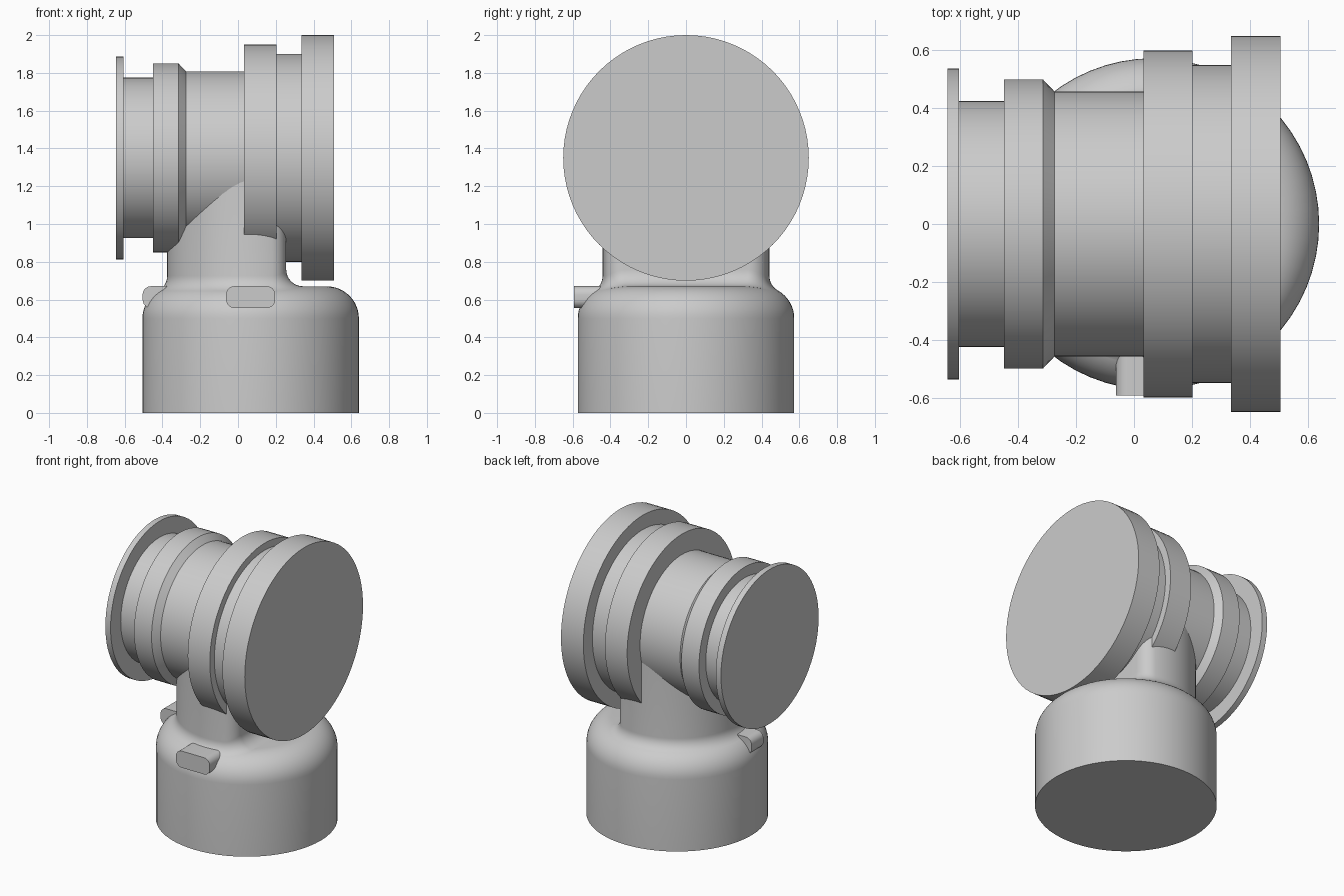
import bpy, bmesh
from math import sin, cos, pi, atan2, sqrt, hypot
from mathutils import Vector, Matrix

cube = bpy.data.objects.get("Cube")
if cube:
    bpy.data.objects.remove(cube)

grey = bpy.data.materials.new("plain grey")
grey.use_nodes = True
colour = (0.6, 0.6, 0.6, 1)
grey.diffuse_color = colour
grey.node_tree.nodes["Principled BSDF"].inputs["Base Color"].default_value = colour

CX = 0.067      # axis of the base
AXIS_Z = 1.35   # axis of the barrel


def finish(name, bm, location):
    bmesh.ops.recalc_face_normals(bm, faces=bm.faces)
    mesh = bpy.data.meshes.new(name)
    bm.to_mesh(mesh)
    bm.free()
    ob = bpy.data.objects.new(name, mesh)
    ob.location = location
    mesh.materials.append(grey)
    bpy.context.collection.objects.link(ob)
    bpy.ops.object.select_all(action="DESELECT")
    ob.select_set(True)
    bpy.context.view_layer.objects.active = ob
    bpy.ops.object.shade_smooth_by_angle(angle=pi / 6)
    return ob


def loft(name, rings, location):
    """Skin closed rings of equal length and cap both ends."""
    bm = bmesh.new()
    rows = [[bm.verts.new(p) for p in ring] for ring in rings]
    count = len(rows[0])
    for a, b in zip(rows, rows[1:]):
        for i in range(count):
            j = (i + 1) % count
            bm.faces.new((a[i], a[j], b[j], b[i]))
    bm.faces.new(rows[0])
    bm.faces.new(rows[-1])
    return finish(name, bm, location)


def lathe(name, profile, location, turn=Matrix(), sides=64):
    """Turn a list of (radius, height) around z, then rotate."""
    rings = [[turn @ Vector((r * cos(2 * pi * i / sides), r * sin(2 * pi * i / sides), h))
              for i in range(sides)] for r, h in profile]
    return loft(name, rings, location)


# Base drum with a rounded shoulder
R, SHOULDER, ROUND = 0.573, 0.5, 0.17
inner = R - ROUND
profile = [(R, 0)]
profile += [(inner + ROUND * cos(k * pi / 24), SHOULDER + ROUND * sin(k * pi / 24))
            for k in range(13)]
lathe("base_drum", profile, (CX, 0, 0))

# Neck outline: a circle cut flat on one side, with rounded corners
NECK, FLAT, CORNER, FILLET = 0.442, 0.188, 0.1, 0.09
kx = FLAT - CORNER
ky = sqrt((NECK - CORNER) ** 2 - kx ** 2)
a0 = atan2(ky, kx)
outline = []    # (point, outward normal)


def add_arc(centre, radius, start, end, steps):
    for i in range(steps):
        t = start + (end - start) * i / steps
        n = Vector((cos(t), sin(t), 0))
        outline.append((Vector(centre) + n * radius, n))


add_arc((kx, ky, 0), CORNER, 0, a0, 10)
add_arc((0, 0, 0), NECK, a0, 2 * pi - a0, 48)
add_arc((kx, -ky, 0), CORNER, -a0, 0, 10)
for i in range(8):
    outline.append((Vector((FLAT, ky * (i / 4 - 1), 0)), Vector((1, 0, 0))))

# Neck with a rolling-ball fillet that follows the shoulder
columns = []
for p, n in outline:
    ball = p + n * FILLET
    dist = hypot(ball.x, ball.y)
    over = max(dist - inner, 0)
    ball.z = SHOULDER + sqrt((ROUND + FILLET) ** 2 - over ** 2)
    radial = Vector((ball.x, ball.y, 0)) / dist
    contact = (radial * -over - Vector((0, 0, ball.z - SHOULDER))).normalized()
    column = [ball + (-n).slerp(contact, 1 - k / 8) * FILLET for k in range(9)]
    columns.append([Vector((p.x, p.y, 0.5))] + column + [Vector((p.x, p.y, AXIS_Z - 0.05))])
rings = list(zip(*columns))[1:]
loft("neck", rings, (CX, 0, 0))

# Stepped barrel lying along x
steps = [(0.537, -0.645), (0.537, -0.605), (0.425, -0.605), (0.425, -0.45),
         (0.5, -0.45), (0.5, -0.315), (0.458, -0.275), (0.458, 0.033),
         (0.6, 0.033), (0.6, 0.203), (0.55, 0.203), (0.55, 0.335),
         (0.65, 0.335), (0.65, 0.507)]
lathe("barrel", steps, (0, 0, AXIS_Z), Matrix.Rotation(pi / 2, 3, "Y"), 80)


# Rounded tabs on the shoulder
def tab(name, x, y_front, y_back):
    half_w, half_h, r = 0.13, 0.058, 0.045
    shape = []
    for q, (sx, sz) in enumerate(((1, 1), (-1, 1), (-1, -1), (1, -1))):
        for k in range(7):
            t = (q + k / 6) * pi / 2
            shape.append((sx * (half_w - r) + r * cos(t), sz * (half_h - r) + r * sin(t)))
    loft(name, [[(u, y, v) for u, v in shape] for y in (y_front, y_back)], (x, 0, 0.613))


tab("front_tab", CX, -0.592, -0.35)
tab("side_tab", -0.375, -0.13, 0.0)
